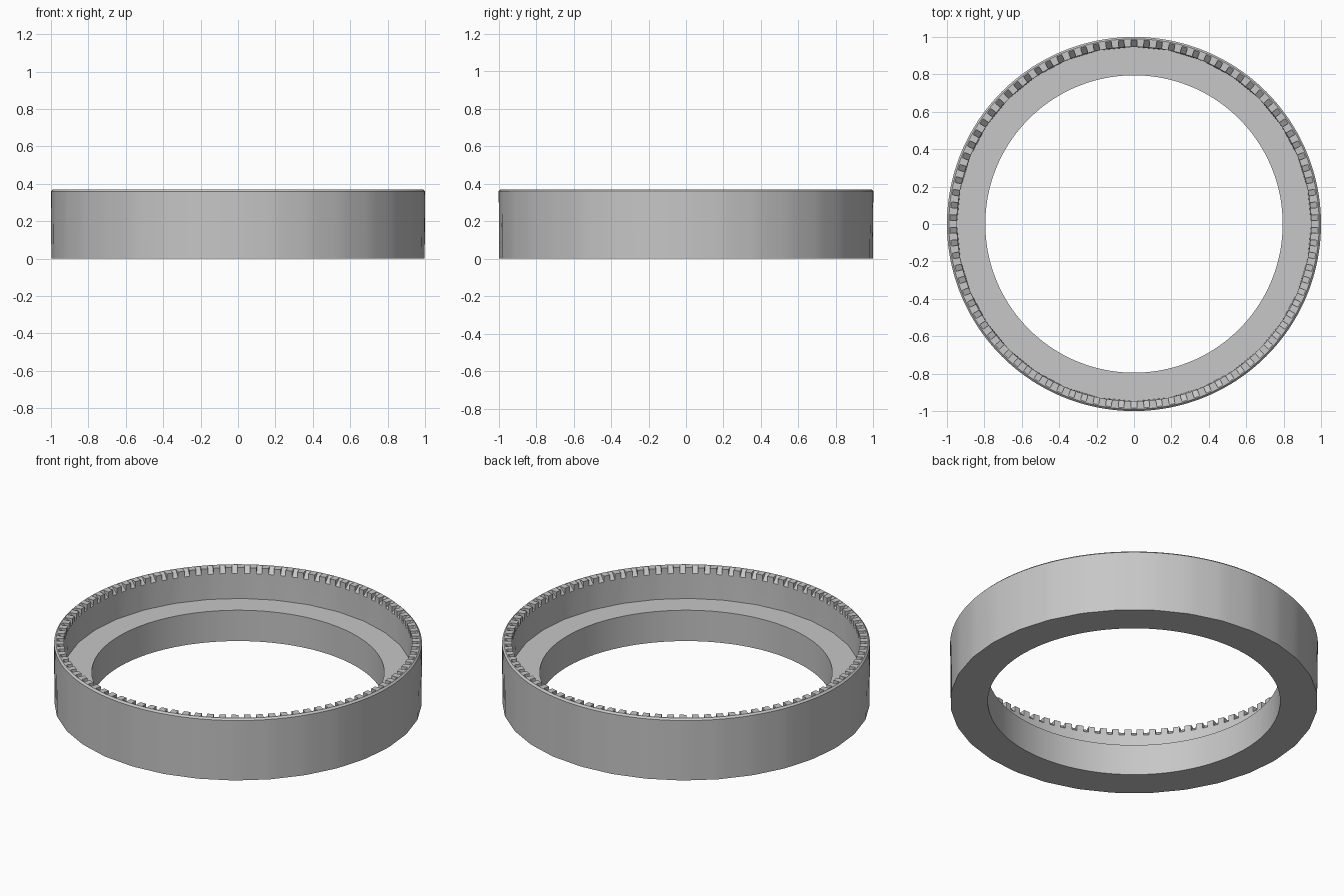
import bpy, bmesh
from math import cos, sin, pi, radians

cube = bpy.data.objects.get("Cube")
if cube:
    bpy.data.objects.remove(cube, do_unlink=True)

NOTCHES = 90
SIDES = 32            # coarse polygon of the lower wall
HEIGHT = 0.37
LEDGE = 0.185
NOTCH_HALF = radians(0.9)


def facet(r, a):
    """Radius at angle a of a regular polygon with circumradius r."""
    step = 2 * pi / SIDES
    return r * cos(step / 2) / cos(a % step - step / 2)


def column(bm, a):
    """One radial cross-section of the ring at angle a."""
    profile = [
        (0.795, 0), (facet(1, a), 0),                 # underside
        (1, HEIGHT - 0.01), (0.99, HEIGHT),           # outer wall and bevel
        (0.984, HEIGHT), (0.947, HEIGHT),             # rim top
        (0.947, HEIGHT - 0.035),                      # foot of the notch
        (facet(0.947, a), LEDGE), (0.795, LEDGE),     # inner ledge
    ]
    return [bm.verts.new((r * cos(a), r * sin(a), z)) for r, z in profile]


# Ring: alternate notch and tooth segments around the circle
bm = bmesh.new()
columns = []
for i in range(NOTCHES):
    middle = pi / 2 + i * 2 * pi / NOTCHES
    columns += [column(bm, middle - NOTCH_HALF), column(bm, middle + NOTCH_HALF)]

for i, a in enumerate(columns):
    b = columns[(i + 1) % len(columns)]
    is_notch = i % 2 == 0
    path = [k for k in range(len(a)) if not (is_notch and k == 5)]
    for k, n in zip(path, path[1:] + path[:1]):
        bm.faces.new((a[k], b[k], b[n], a[n]))
    # Side cheek of the notch
    bm.faces.new((a[4], a[5], a[6]))

bmesh.ops.recalc_face_normals(bm, faces=bm.faces)
mesh = bpy.data.meshes.new("notched_ring")
bm.to_mesh(mesh)
bm.free()
ring = bpy.data.objects.new("notched_ring", mesh)
bpy.context.collection.objects.link(ring)

# Plain grey material
grey = bpy.data.materials.new("light_grey")
grey.use_nodes = True
colour = (0.57, 0.57, 0.57, 1)
grey.diffuse_color = colour
grey.node_tree.nodes["Principled BSDF"].inputs["Base Color"].default_value = colour
mesh.materials.append(grey)

bpy.ops.object.select_all(action="DESELECT")
ring.select_set(True)
bpy.context.view_layer.objects.active = ring
bpy.ops.object.shade_smooth_by_angle(angle=radians(25))
